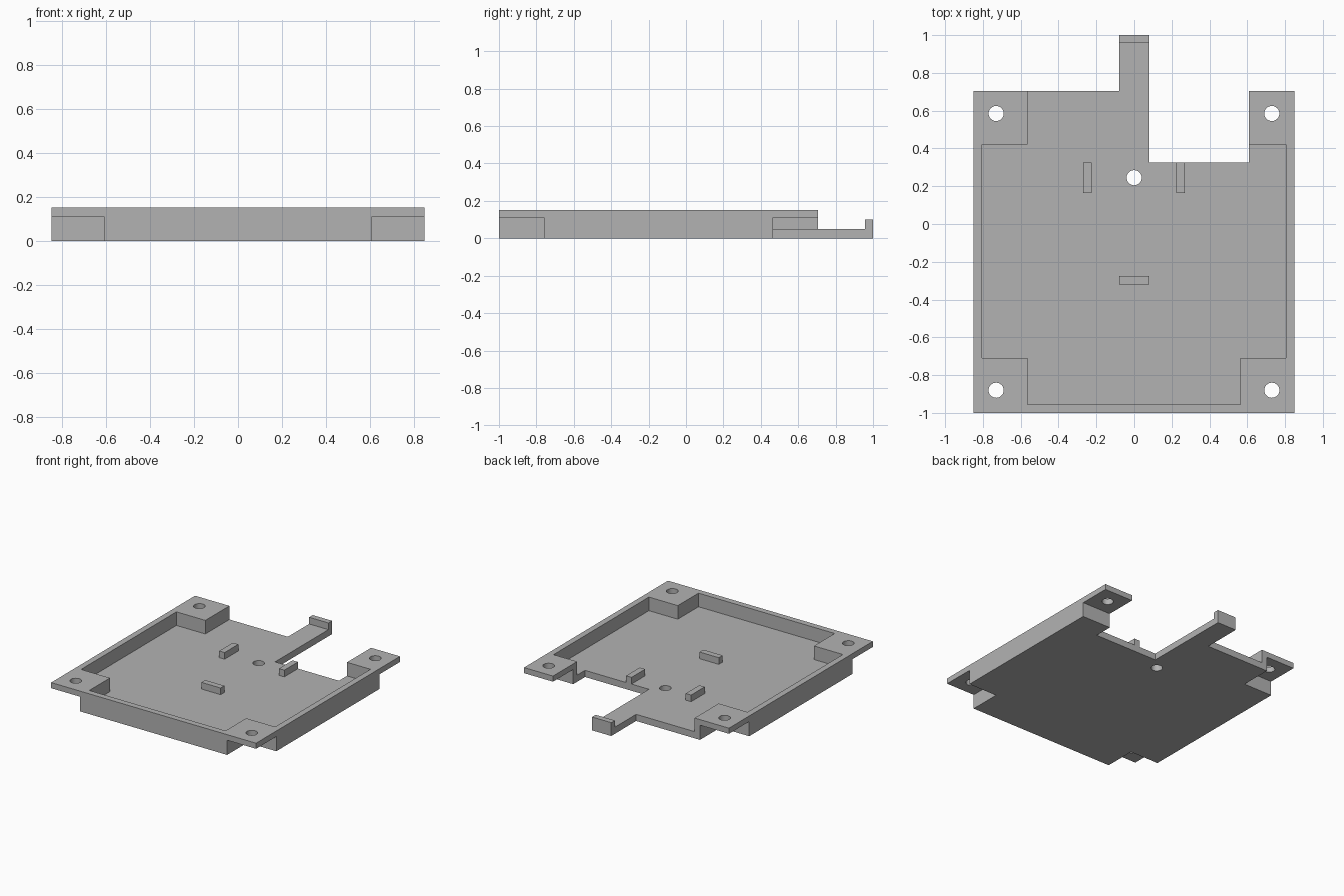
import bpy
import bmesh
import math

default = bpy.data.objects.get("Cube")
if default:
    bpy.data.objects.remove(default, do_unlink=True)

grey = bpy.data.materials.new("plain grey")
grey.use_nodes = True
colour = (0.45, 0.45, 0.45, 1)
grey.diffuse_color = colour
grey.node_tree.nodes["Principled BSDF"].inputs["Base Color"].default_value = colour


def prism(name, outline, z0, z1):
    """Extrude a flat outline from z0 up to z1."""
    bm = bmesh.new()
    base = bm.faces.new([bm.verts.new((x, y, z0)) for x, y in outline])
    top = bmesh.ops.extrude_face_region(bm, geom=[base])["geom"]
    moved = [v for v in top if isinstance(v, bmesh.types.BMVert)]
    bmesh.ops.translate(bm, verts=moved, vec=(0, 0, z1 - z0))
    bmesh.ops.recalc_face_normals(bm, faces=bm.faces)
    mesh = bpy.data.meshes.new(name)
    bm.to_mesh(mesh)
    bm.free()
    mesh.materials.append(grey)
    obj = bpy.data.objects.new(name, mesh)
    bpy.context.collection.objects.link(obj)
    return obj


def box(name, x0, x1, y0, y1, z0, z1):
    return prism(name, [(x0, y0), (x1, y0), (x1, y1), (x0, y1)], z0, z1)


def cut(target, cutter):
    """Subtract the cutter, then discard it."""
    cutter.hide_render = True
    mod = target.modifiers.new("cut", "BOOLEAN")
    mod.operation = "DIFFERENCE"
    mod.solver = "EXACT"
    mod.object = cutter
    bpy.context.view_layer.objects.active = target
    bpy.ops.object.modifier_apply(modifier=mod.name)
    bpy.data.objects.remove(cutter, do_unlink=True)


FLOOR, LEDGE, RIM, PEG = 0.05, 0.11, 0.152, 0.10

# Tray blank with the back tongue and the open bay beside it
tray = prism("tray", [(-0.85, -1), (0.85, -1), (0.85, 0.705), (0.61, 0.705),
                      (0.61, 0.325), (0.08, 0.325), (0.08, 1), (-0.08, 1),
                      (-0.08, 0.705), (-0.85, 0.705)], 0, RIM)

# Pocket that leaves thin walls, corner blocks and the tongue's end lip
half = [(0.565, -0.955), (0.565, -0.71), (0.805, -0.71),
        (0.805, 0.42), (0.565, 0.42), (0.565, 0.957)]
cut(tray, prism("pocket", half + [(-x, y) for x, y in reversed(half)], FLOOR, 0.3))
cut(tray, box("lip_trim", -0.3, 0.3, 0.9, 1.1, PEG, 0.3))

# Notches under the four corners, leaving thin mounting ears
for y0, y1 in ((-1.1, -0.76), (0.465, 0.9)):
    cut(tray, box("left_notch", 0.55 if y0 > 0 else 0.61, 0.95, y0, y1, -0.1, LEDGE))
    cut(tray, box("right_notch", -0.95, -0.61, y0, y1, -0.1, LEDGE))

# Screw holes in the ears and one through the floor
for cx, cy in ((-0.73, -0.88), (0.73, -0.88), (-0.73, 0.585), (0.73, 0.585), (0, 0.245)):
    ring = [(cx + 0.04 * math.cos(math.tau * i / 32),
             cy + 0.04 * math.sin(math.tau * i / 32)) for i in range(32)]
    cut(tray, prism("hole", ring, -0.1, 0.3))

# Locating pegs on the floor
box("front_peg", -0.08, 0.08, -0.32, -0.275, FLOOR, PEG)
box("left_peg", 0.225, 0.27, 0.163, 0.325, FLOOR, PEG)
box("right_peg", -0.27, -0.225, 0.163, 0.325, FLOOR, PEG)

# Round hole walls, crisp edges elsewhere
bpy.ops.object.select_all(action="DESELECT")
tray.select_set(True)
bpy.context.view_layer.objects.active = tray
bpy.ops.object.shade_smooth_by_angle(angle=math.radians(30))
